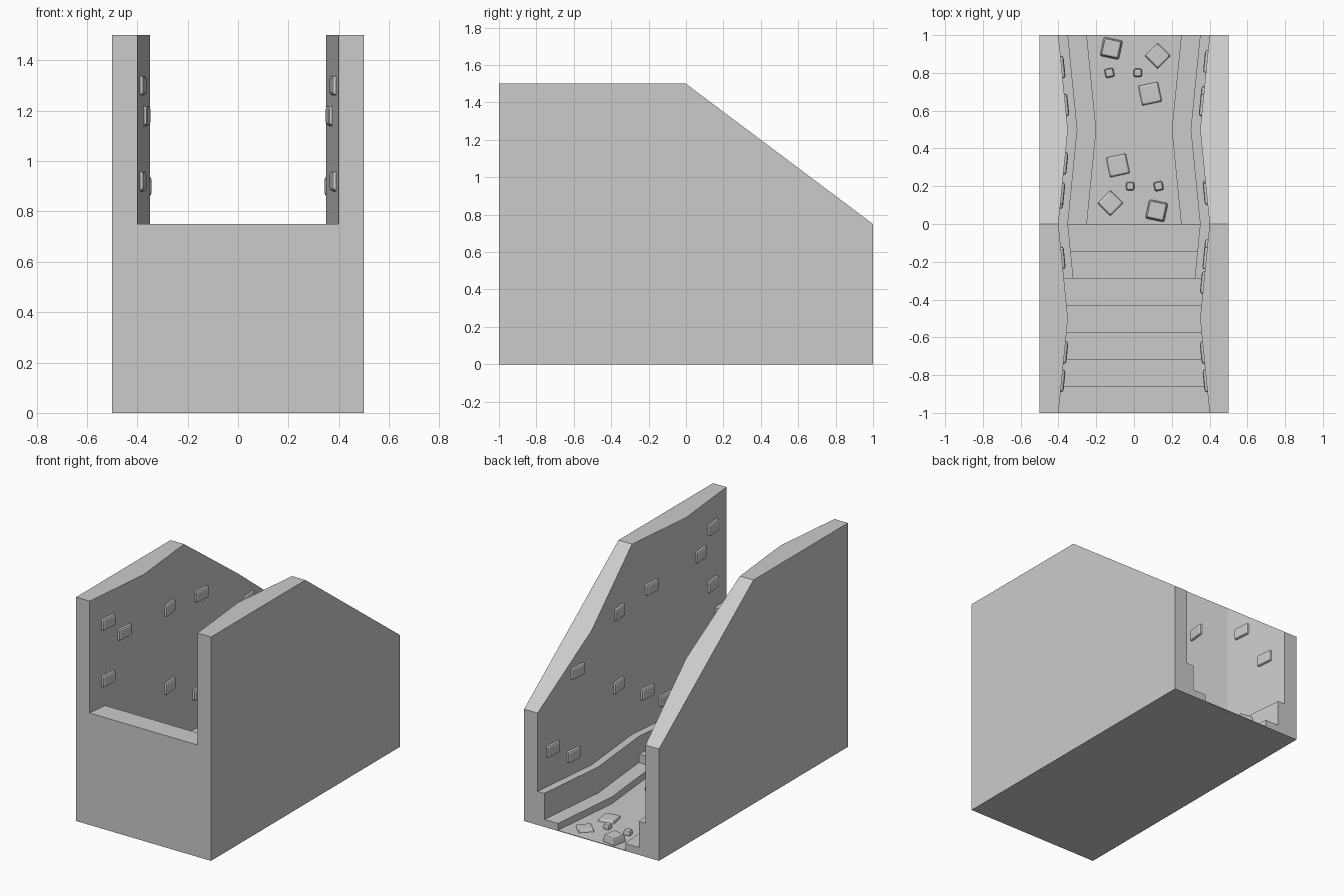
import bpy, bmesh, math
from mathutils import Matrix, Vector

if "Cube" in bpy.data.objects:
    bpy.data.objects.remove(bpy.data.objects["Cube"])


def prism(name, pts, direction):
    """Solid made by extruding a closed outline of 3D points."""
    bm = bmesh.new()
    face = bm.faces.new([bm.verts.new(p) for p in pts])
    ext = bmesh.ops.extrude_face_region(bm, geom=[face])
    moved = [v for v in ext["geom"] if isinstance(v, bmesh.types.BMVert)]
    bmesh.ops.translate(bm, verts=moved, vec=Vector(direction))
    bmesh.ops.recalc_face_normals(bm, faces=bm.faces)
    return finish(name, bm)


def finish(name, bm):
    me = bpy.data.meshes.new(name)
    bm.to_mesh(me)
    bm.free()
    ob = bpy.data.objects.new(name, me)
    bpy.context.collection.objects.link(ob)
    return ob


def subtract(ob, cutter):
    mod = ob.modifiers.new("cut", 'BOOLEAN')
    mod.operation, mod.solver, mod.object = 'DIFFERENCE', 'EXACT', cutter
    bpy.context.view_layer.objects.active = ob
    bpy.ops.object.modifier_apply(modifier=mod.name)


def inset(y):
    """How far the walls swell into the passage at a given y."""
    t = (y + 1) % 1
    return 0.1 * min(t, 1 - t)


def channel(name, half, z0, z1):
    """Cutter with zigzag sides running the full length."""
    right = [(half, -1.1, z0)]
    right += [(half - inset(y), y, z0) for y in (-1, -0.5, 0, 0.5, 1)]
    right += [(half, 1.1, z0)]
    left = [(-x, y, z) for x, y, z in reversed(right)]
    return prism(name, right + left, (0, 0, z1 - z0))


def block(name, size, loc, rot, bevel, segments=2, taper=1.0):
    bm = bmesh.new()
    bmesh.ops.create_cube(bm, size=1)
    bmesh.ops.scale(bm, vec=size, verts=bm.verts)
    for v in bm.verts:
        if v.co.z > 0:
            v.co.x *= taper
            v.co.y *= taper
    bmesh.ops.bevel(bm, geom=bm.edges[:], offset=bevel, segments=segments,
                    profile=0.5, affect='EDGES')
    ob = finish(name, bm)
    ob.matrix_world = Matrix.Translation(loc) @ Matrix.Rotation(rot, 4, 'Z')
    return ob


# Solid outer body with sloping wall tops
body = prism("passage_walls",
             [(-0.5, -1, 0), (-0.5, 1, 0), (-0.5, 1, 0.75), (-0.5, 0, 1.5), (-0.5, -1, 1.5)],
             (1, 0, 0))

# Stair shape, used to keep the steps when the passage is cut
N, RISE = 7, 0.75 / 7
outline = [(-0.6, 0, -0.2), (-0.6, -1.2, -0.2), (-0.6, -1.2, 0.75)]
for i in range(N):
    y = -1 + (i + 1) / N
    outline.append((-0.6, y, 0.75 - i * RISE))
    if i < N - 1:
        outline.append((-0.6, y, 0.75 - (i + 1) * RISE))
stairs = prism("stair_helper", outline, (1.2, 0, 0))
stairs.hide_render = True

# Passage, upper ledge and floor trench
for half, z0, z1 in ((0.4, 0.225, 2.0), (0.35, 0.05, 0.9), (0.25, 0.004, 0.8)):
    cutter = channel("channel_cutter", half, z0, z1)
    cutter.hide_render = True
    subtract(cutter, stairs)
    subtract(body, cutter)
    bpy.data.objects.remove(cutter)
bpy.data.objects.remove(stairs)

# Raised wall bricks, (y, z) for both walls and then each wall
both = [(-0.83, 1.3), (-0.68, 1.18), (-0.83, 0.92), (-0.18, 1.147), (0.16, 1.11), (0.63, 0.9)]
right = [(0.17, 0.623), (-0.14, 0.46), (-0.31, 0.355), (0.86, 0.46), (0.67, 0.355)]
left = [(-0.18, 0.623), (0.83, 0.623), (0.14, 0.46), (0.32, 0.355)]
for side, spots in ((1, both + right), (-1, both + left)):
    for y, z in spots:
        slope = (inset(y - 0.01) - inset(y + 0.01)) / 0.02 * side
        block("wall_brick", (0.03, 0.12, 0.08), (side * (0.4 - inset(y)), y, z),
              -math.atan(slope), 0.013)

# Floor stones, repeated half a turn about the trench centre
stones = [(-0.12, 0.93, 0.105, -12, 0.05), (-0.13, 0.8, 0.05, 12, 0.035),
          (0.02, 0.8, 0.046, 0, 0.035), (0.125, 0.89, 0.10, 45, 0.02),
          (0.085, 0.69, 0.11, 12, 0.02)]
for x, y, s, deg, h in stones:
    for sx, sy in ((x, y), (-x, 1 - y)):
        block("floor_stone", (s, s, h), (sx, sy, h / 2 + 0.001),
              math.radians(deg), min(0.009, h / 4), 2, 0.85)
